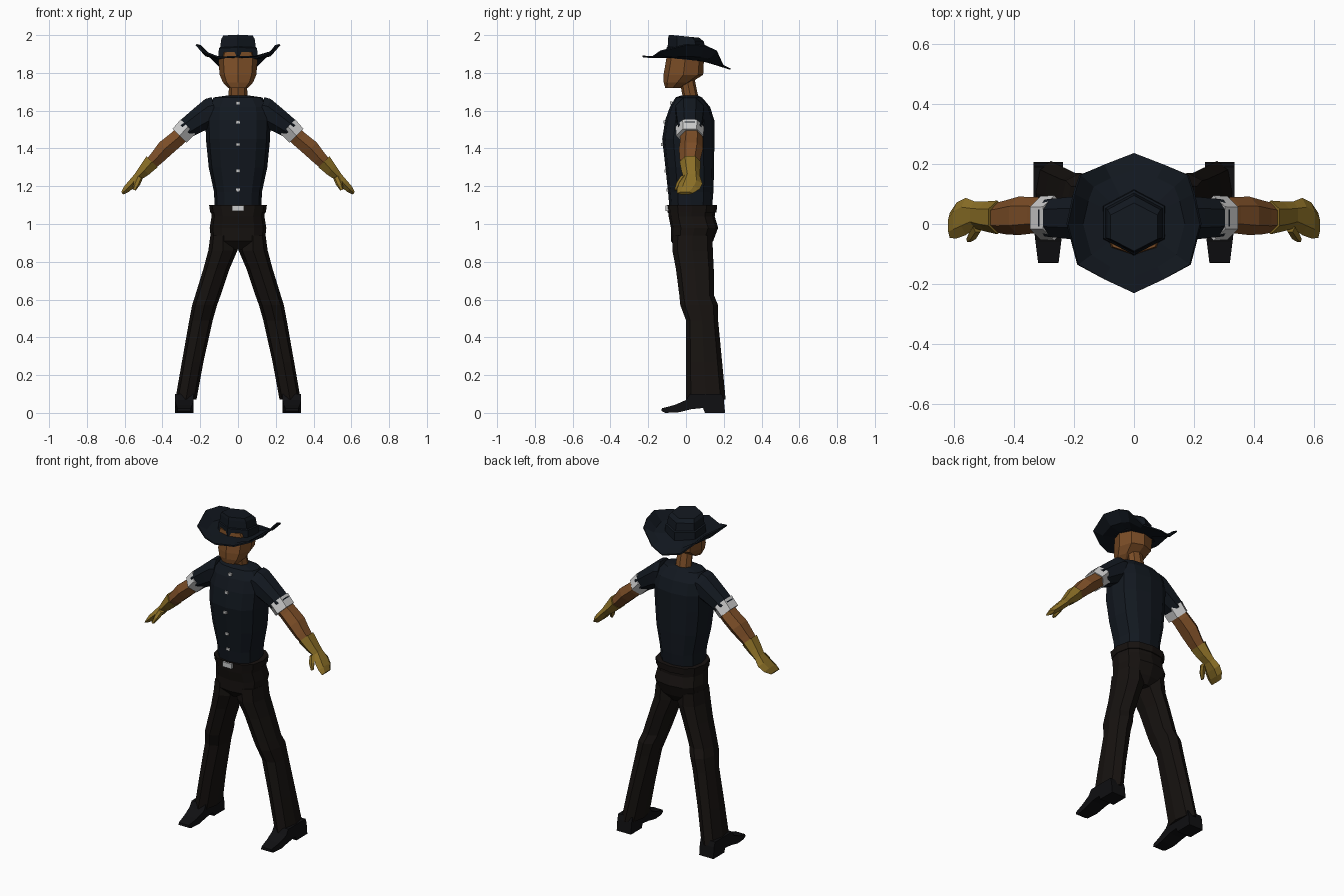
import bpy, bmesh
from math import pi, cos, sin, radians
from mathutils import Vector, Matrix


def material(name, rgb):
    m = bpy.data.materials.new(name)
    m.diffuse_color = (*rgb, 1)
    return m


NAVY = material("navy_cloth", (0.006, 0.009, 0.014))
DARK = material("dark_cloth", (0.008, 0.006, 0.005))
BLACK = material("black_leather", (0.005, 0.005, 0.006))
SKIN = material("skin", (0.20, 0.075, 0.02))
TAN = material("glove_leather", (0.26, 0.16, 0.02))
WHITE = material("white", (0.65, 0.65, 0.65))


def finish(name, bm, mat, mirror=False):
    bmesh.ops.recalc_face_normals(bm, faces=bm.faces)
    me = bpy.data.meshes.new(name)
    bm.to_mesh(me)
    bm.free()
    ob = bpy.data.objects.new(name, me)
    bpy.context.collection.objects.link(ob)
    me.materials.append(mat)
    if mirror:
        ob.modifiers.new("mirror", 'MIRROR').use_mirror_merge = False
    return ob


def bridge(bm, a, b):
    n = len(a)
    for i in range(n):
        bm.faces.new((a[i], a[(i + 1) % n], b[(i + 1) % n], b[i]))


def loft(name, rings, mat, n=8, half=False, power=1.0, shear=0, mirror=False):
    """Ring = (x, y, z, rx, ry[, tilt about y in degrees])."""
    bm = bmesh.new()
    loops = []
    for x, y, z, rx, ry, *t in rings:
        rot = Matrix.Rotation(radians(t[0] if t else 0), 3, 'Y')
        loop = []
        for i in range(n):
            a = 2 * pi * (i + 0.5 * half) / n
            c, s = [(1 if v > 0 else -1) * abs(v) ** power if abs(v) > 1e-6 else 0
                    for v in (cos(a), sin(a))]
            p = Vector((x, y, z)) + rot @ Vector((rx * c, ry * s, 0))
            p.z -= shear * p.y
            loop.append(bm.verts.new(p))
        loops.append(loop)
    for a, b in zip(loops, loops[1:]):
        bridge(bm, a, b)
    bm.faces.new(loops[0])
    bm.faces.new(loops[-1])
    return finish(name, bm, mat, mirror)


def box(name, loc, size, mat):
    bm = bmesh.new()
    bmesh.ops.create_cube(bm, size=1)
    bmesh.ops.scale(bm, vec=size, verts=bm.verts)
    bmesh.ops.translate(bm, vec=loc, verts=bm.verts)
    return finish(name, bm, mat)


# Head and neck
loft("head", [(0, -.07, 1.72, .052, .04), (0, -.045, 1.75, .08, .073),
              (0, -.014, 1.79, .097, .105), (0, -.005, 1.87, .104, .1),
              (0, -.005, 1.91, .095, .095)], SKIN, power=.85)
loft("neck", [(0, .03, 1.64, .052, .042), (0, .005, 1.77, .046, .04)], SKIN)

# Hat crown with band step
loft("hat_crown", [(0, .005, 1.87, .12, .11), (0, .005, 1.925, .117, .107),
                   (0, .003, 1.93, .109, .1), (0, 0, 1.975, .102, .095),
                   (0, -.01, 1.993, .09, .08)], NAVY, n=6, half=True, shear=.1)

# Hat brim: curled up at the sides, dropping at the back
edge = [(0, -.23, 1.887), (.1, -.183, 1.882), (.187, -.135, 1.915), (.222, 0, 1.95),
        (.2, .1, 1.945), (.18, .163, 1.915), (.1, .197, 1.838), (0, .235, 1.82)]
outer = [Vector(p) for p in edge] + [Vector((-x, y, z)) for x, y, z in edge[-2:0:-1]]
bm = bmesh.new()
brim_loops = []
for frac, rise in ((0, 0), (.6, .22), (1, 1)):
    loop = []
    for p in outer:
        d = Vector((p.x, p.y)).normalized() * .095
        zi = 1.875 - .1 * d.y
        q = d.lerp(Vector((p.x, p.y)), frac)
        r = rise if p.z > 1.9 else frac
        loop.append(bm.verts.new((q.x, q.y, zi + (p.z - zi) * r)))
    brim_loops.append(loop)
bridge(bm, brim_loops[0], brim_loops[1])
bridge(bm, brim_loops[1], brim_loops[2])
brim = finish("hat_brim", bm, NAVY)
sol = brim.modifiers.new("thickness", 'SOLIDIFY')
sol.thickness, sol.offset = .008, 0

# Shirt, sleeves and white cuffs
loft("shirt", [(0, .025, 1.05, .122, .11), (0, .025, 1.17, .127, .12),
               (0, .02, 1.30, .155, .129), (0, .012, 1.45, .17, .138),
               (0, .02, 1.55, .172, .13), (0, .021, 1.62, .166, .106),
               (0, .015, 1.67, .128, .07), (0, .02, 1.68, .06, .045)],
     NAVY, n=12, power=.8)
loft("sleeve", [(.12, .02, 1.595, .085, .08, 105), (.145, .02, 1.59, .083, .08, 112),
                (.2, .02, 1.555, .07, .075, 125), (.28, .02, 1.50, .058, .066, 137)],
     NAVY, half=True, power=.9, mirror=True)
loft("sleeve_cuff", [(.265, .02, 1.515, .063, .075, 135), (.31, .02, 1.467, .06, .073, 135)],
     WHITE, n=6, half=True, mirror=True)
for z, y in ((1.64, -.078), (1.54, -.112), (1.42, -.126), (1.28, -.108), (1.18, -.096)):
    box("shirt_button", (0, y, z), (.022, .012, .015), WHITE)

# Arms
loft("forearm", [(.28, .025, 1.49, .05, .058, 135), (.325, .03, 1.45, .05, .06, 135),
                 (.385, .027, 1.40, .052, .064, 135), (.43, .022, 1.35, .044, .056, 135),
                 (.5, .02, 1.28, .032, .04, 135)], SKIN, n=6, half=True, mirror=True)

# Gloves: flared gauntlet, palm, fingers and thumb
loft("glove", [(.455, .022, 1.33, .048, .056, 135), (.495, .025, 1.285, .038, .05, 135),
               (.53, .03, 1.25, .026, .045, 135), (.56, .025, 1.215, .026, .062, 132),
               (.59, .012, 1.185, .022, .06, 130), (.613, -.005, 1.163, .01, .042, 130)],
     TAN, n=6, half=True, mirror=True)
loft("glove_thumb", [(.52, -.01, 1.25, .018, .02, 150), (.535, -.035, 1.215, .018, .018, 160),
                     (.55, -.052, 1.18, .009, .01, 160)], TAN, n=6, mirror=True)

# Trousers: pelvis, waistband, buckle and flared legs
loft("trouser_hips", [(0, .035, .865, .05, .08), (0, .032, .91, .142, .112),
                      (0, .045, .98, .15, .125), (0, .03, 1.04, .14, .122),
                      (0, .03, 1.085, .145, .127)], DARK, n=12, power=.8)
loft("waistband", [(0, .032, 1.06, .147, .129), (0, .032, 1.1, .153, .133)],
     DARK, n=12, power=.8)
box("belt_buckle", (0, -.1, 1.083), (.062, .018, .03), WHITE)
loft("trouser_leg", [(.078, .035, .94, .068, .105), (.08, .035, .86, .077, .107),
                     (.115, .047, .76, .069, .1), (.16, .057, .62, .067, .092),
                     (.177, .07, .57, .066, .1), (.196, .085, .49, .062, .085),
                     (.24, .095, .27, .057, .096), (.276, .105, .07, .056, .105)],
     DARK, power=.85, mirror=True)

# Boots: side profile, narrowing toward the toe
profile = [(-.13, .01), (-.128, .024), (-.06, .042), (0, .068), (.02, .1), (.19, .1),
           (.2, .07), (.207, 0), (.1, 0), (.09, .026), (.03, .02), (-.04, .003), (-.11, 0)]
bm = bmesh.new()
sides = []
for s in (-1, 1):
    sides.append([bm.verts.new((.285 + s * (.034 + .015 * min(1, (y + .13) / .12)), y, z))
                  for y, z in profile])
bridge(bm, *sides)
for side in sides:
    bm.faces.new(side)
finish("boot", bm, BLACK, mirror=True)
